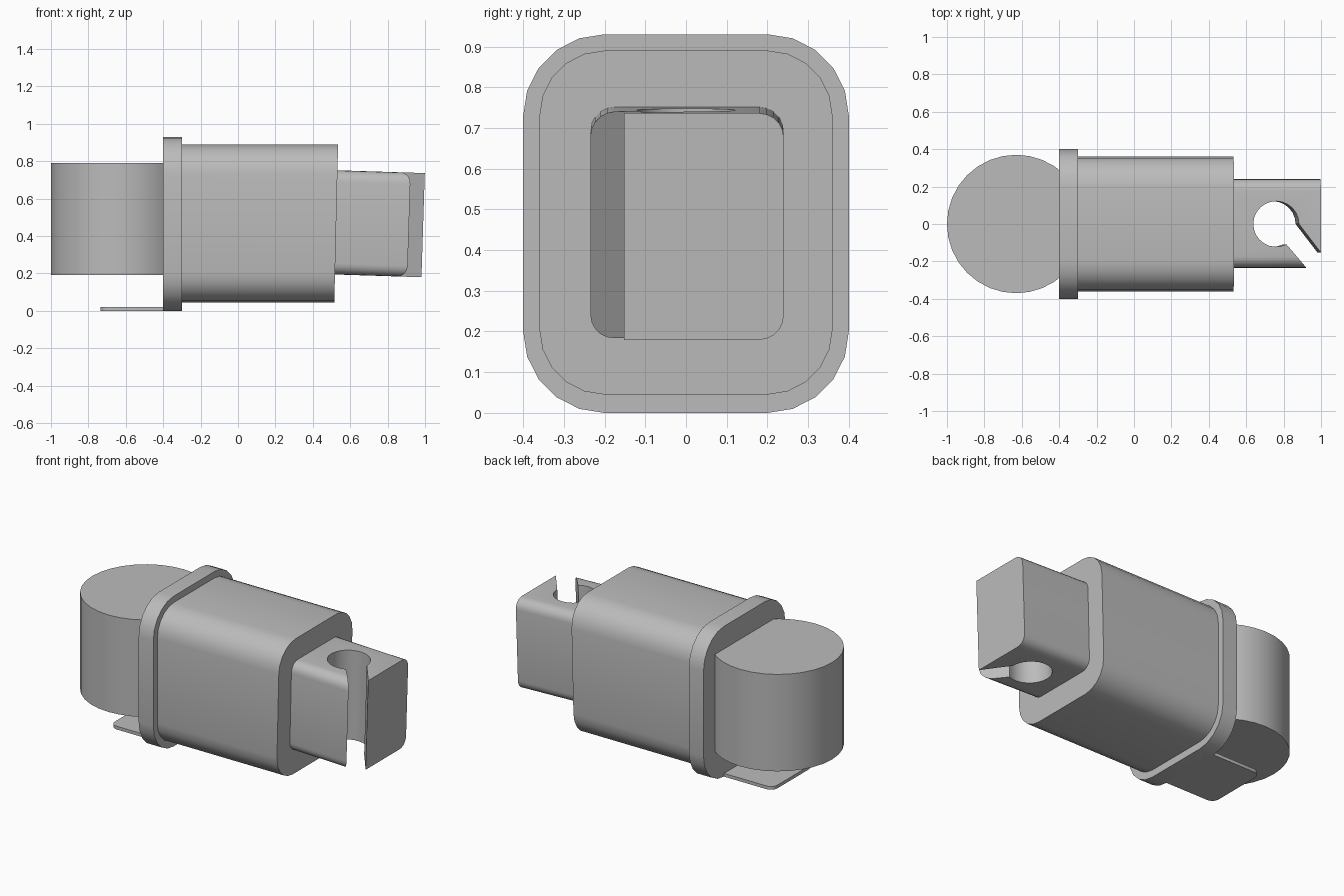
import bpy, bmesh
from math import pi, sin, cos, radians
from mathutils import Matrix, Vector

cube = bpy.data.objects.get("Cube")
if cube:
    bpy.data.objects.remove(cube, do_unlink=True)

grey = bpy.data.materials.new("mid_grey")
grey.use_nodes = True
colour = (0.5, 0.5, 0.5, 1)
grey.diffuse_color = colour
grey.node_tree.nodes["Principled BSDF"].inputs["Base Color"].default_value = colour


def arc(cx, cy, r, start, end, steps):
    """Points on an arc, angles in degrees."""
    angles = [radians(start + (end - start) * i / steps) for i in range(steps + 1)]
    return [(cx + r * cos(a), cy + r * sin(a)) for a in angles]


def rounded_rect(x0, x1, y0, y1, r, steps=5):
    return (arc(x1 - r, y1 - r, r, 0, 90, steps) + arc(x0 + r, y1 - r, r, 90, 180, steps)
            + arc(x0 + r, y0 + r, r, 180, 270, steps) + arc(x1 - r, y0 + r, r, 270, 360, steps))


def prism(name, outline, low, high, axis):
    """Extrude an outline along x (outline in y, z) or z (outline in x, y)."""
    bm = bmesh.new()
    place = (lambda a, b: (low, a, b)) if axis == "x" else (lambda a, b: (a, b, low))
    face = bm.faces.new([bm.verts.new(place(a, b)) for a, b in outline])
    top = bmesh.ops.extrude_face_region(bm, geom=[face])["geom"]
    step = Vector((high - low, 0, 0) if axis == "x" else (0, 0, high - low))
    bmesh.ops.translate(bm, vec=step, verts=[g for g in top if isinstance(g, bmesh.types.BMVert)])
    bmesh.ops.recalc_face_normals(bm, faces=bm.faces)
    mesh = bpy.data.meshes.new(name)
    bm.to_mesh(mesh)
    bm.free()
    mesh.materials.append(grey)
    obj = bpy.data.objects.new(name, mesh)
    bpy.context.collection.objects.link(obj)
    return obj


def smooth(obj):
    bpy.ops.object.select_all(action="DESELECT")
    obj.select_set(True)
    bpy.context.view_layer.objects.active = obj
    bpy.ops.object.shade_smooth_by_angle(angle=radians(30))


# Round drum at the left end
drum = prism("drum", arc(-0.63, 0, 0.37, 0, 348.75, 31), 0.19, 0.79, "z")

# Collar and main housing
collar = prism("collar", rounded_rect(-0.4, 0.4, 0, 0.93, 0.2), -0.4, -0.3, "x")
housing = prism("housing", rounded_rect(-0.36, 0.36, 0.045, 0.89, 0.16), -0.3, 0.525, "x")
for v in housing.data.vertices:  # slightly slanted end
    if v.co.x > 0:
        v.co.x += 0.024 * (v.co.z - 0.467)

# Thin tongue under the drum
tongue = prism("tongue", rounded_rect(-0.735, -0.35, -0.2, 0.2, 0.045), 0, 0.02, "z")

# Latch block with a keyhole cut through it, tilted slightly downwards
latch = prism("latch", rounded_rect(-0.235, 0.24, 0.194, 0.751, 0.06), 0.45, 0.99, "x")
keyhole = arc(0.751, 0, 0.122, 0, 297, 20) + [(0.97, -0.3), (1.103, -0.3)]
cutter = prism("keyhole_cutter", keyhole, 0, 1, "z")
cutter.hide_render = True
pivot = Vector((0.53, 0, 0.4725))
tilt = Matrix.Translation(pivot) @ Matrix.Rotation(0.032, 4, "Y") @ Matrix.Translation(-pivot)
for obj in (latch, cutter):
    obj.data.transform(tilt)
cut = latch.modifiers.new("keyhole", "BOOLEAN")
cut.operation = "DIFFERENCE"
cut.solver = "EXACT"
cut.object = cutter
bpy.context.view_layer.objects.active = latch
bpy.ops.object.modifier_apply(modifier=cut.name)
bpy.data.objects.remove(cutter, do_unlink=True)

for part in (drum, collar, housing, tongue, latch):
    smooth(part)
